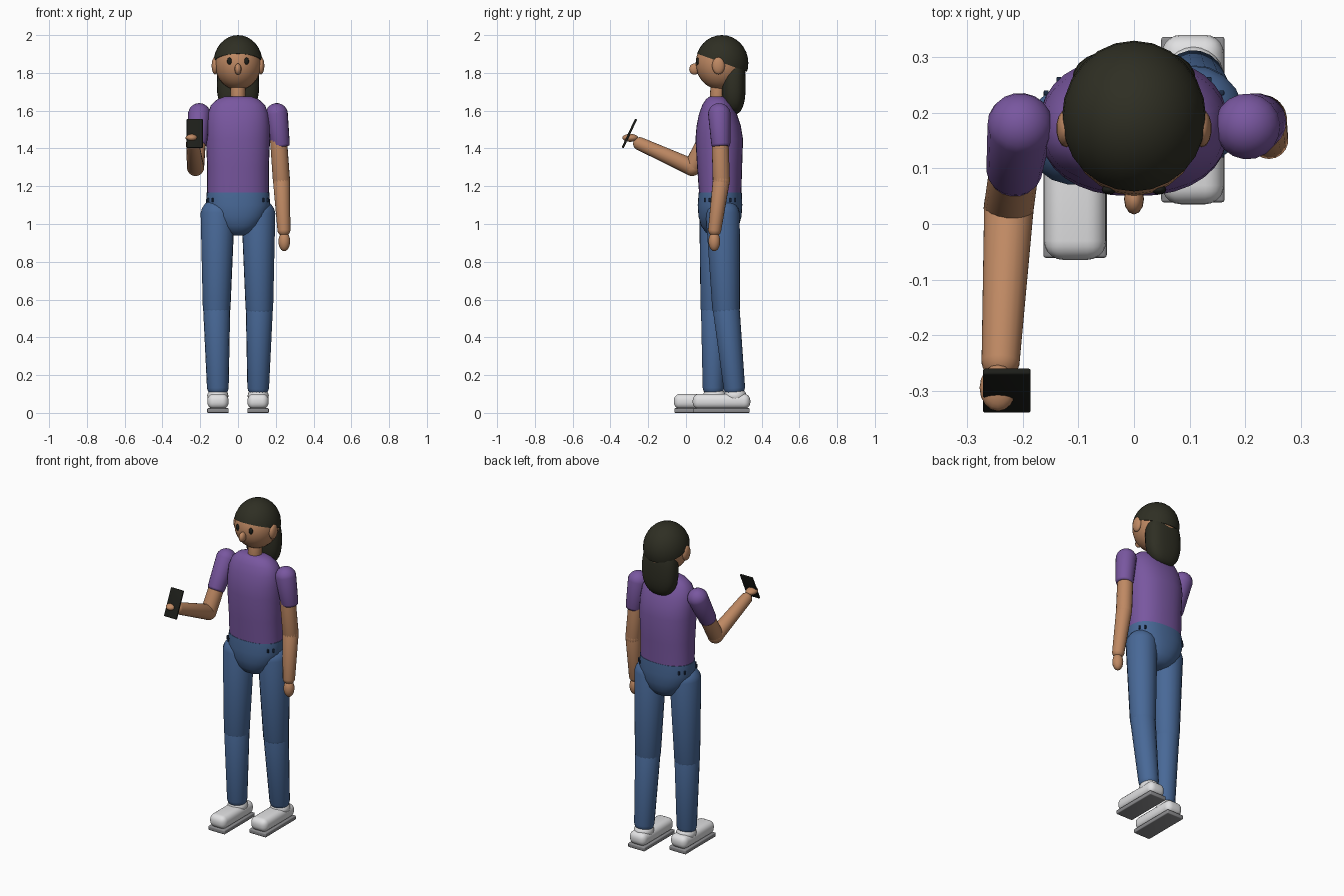
import bpy, bmesh, math
from mathutils import Vector, Matrix

cube = bpy.data.objects.get("Cube")
if cube:
    bpy.data.objects.remove(cube, do_unlink=True)


def material(name, r, g, b):
    m = bpy.data.materials.new(name)
    m.use_nodes = True
    m.diffuse_color = (r, g, b, 1)
    m.node_tree.nodes["Principled BSDF"].inputs["Base Color"].default_value = (r, g, b, 1)
    return m


SKIN = material("warm skin", 0.52, 0.25, 0.125)
HAIR = material("dark hair", 0.028, 0.028, 0.017)
SHIRT = material("purple cloth", 0.19, 0.095, 0.35)
DENIM = material("blue denim", 0.065, 0.14, 0.31)
NAVY = material("navy trim", 0.012, 0.025, 0.06)
WHITE = material("white shoe", 0.75, 0.75, 0.76)
GREY = material("grey sole", 0.26, 0.26, 0.27)
BLACK = material("black", 0.012, 0.013, 0.01)


def finish(name, bm, mat, angle=50):
    bmesh.ops.recalc_face_normals(bm, faces=bm.faces)
    me = bpy.data.meshes.new(name)
    bm.to_mesh(me)
    bm.free()
    me.materials.append(mat)
    ob = bpy.data.objects.new(name, me)
    bpy.context.collection.objects.link(ob)
    bpy.ops.object.select_all(action='DESELECT')
    ob.select_set(True)
    bpy.context.view_layer.objects.active = ob
    bpy.ops.object.shade_smooth_by_angle(angle=math.radians(angle))
    return ob


def ellipsoid(name, centre, radii, mat, segments=24, rings=16, cut=None, square=1.0):
    """Ellipsoid; square < 1 fattens it, cut is a (point, normal) plane removing the lower side."""
    bm = bmesh.new()
    bmesh.ops.create_uvsphere(bm, u_segments=segments, v_segments=rings, radius=1)
    for v in bm.verts:
        v.co = Vector(math.copysign(abs(c) ** square, c) * r for c, r in zip(v.co, radii))
        v.co += Vector(centre)
    if cut:
        geom = bm.verts[:] + bm.edges[:] + bm.faces[:]
        bmesh.ops.bisect_plane(bm, geom=geom, plane_co=cut[0], plane_no=cut[1], clear_inner=True)
        bmesh.ops.holes_fill(bm, edges=[e for e in bm.edges if e.is_boundary])
    return finish(name, bm, mat)


def limb(name, a, b, ra, rb, mat):
    """Tapered round-ended tube: an odd-ringed sphere pulled apart along a-b."""
    a, b = Vector(a), Vector(b)
    bm = bmesh.new()
    bmesh.ops.create_uvsphere(bm, u_segments=18, v_segments=11, radius=1)
    turn = (b - a).to_track_quat('Z', 'Y')
    for v in bm.verts:
        end, r = (b, rb) if v.co.z > 0 else (a, ra)
        v.co = end + turn @ (v.co * r)
    return finish(name, bm, mat)


def loft(name, rings, mat, n=32, power=0.88):
    """Stack of rounded sections given as (z, centre y, half width, half depth)."""
    bm = bmesh.new()
    loops = []
    for z, cy, rx, ry in rings:
        loop = []
        for i in range(n):
            c, s = math.cos(math.tau * i / n), math.sin(math.tau * i / n)
            loop.append(bm.verts.new((rx * math.copysign(abs(c) ** power, c),
                                      cy + ry * math.copysign(abs(s) ** power, s), z)))
        loops.append(loop)
    for lo, hi in zip(loops, loops[1:]):
        for i in range(n):
            bm.faces.new((lo[i], lo[(i + 1) % n], hi[(i + 1) % n], hi[i]))
    bm.faces.new(loops[0])
    bm.faces.new(loops[-1])
    return finish(name, bm, mat)


def box(name, centre, size, mat, bevel, tilt=0, segments=3):
    bm = bmesh.new()
    bmesh.ops.create_cube(bm, size=1, matrix=Matrix.Diagonal((*size, 1)))
    bmesh.ops.bevel(bm, geom=bm.edges[:], offset=bevel, segments=segments,
                    profile=0.5, affect='EDGES')
    bm.transform(Matrix.Translation(centre) @ Matrix.Rotation(tilt, 4, 'X'))
    return finish(name, bm, mat, 40)


# Head, face and hair
ellipsoid("head", (0, 0.187, 1.85), (0.124, 0.136, 0.14), SKIN)
ellipsoid("hair_cap", (0, 0.19, 1.852), (0.13, 0.14, 0.148), HAIR,
          cut=((0, 0.05, 1.905), (0, 0.36, 1)))
ellipsoid("hair_tail", (0, 0.252, 1.74), (0.112, 0.064, 0.16), HAIR, square=0.8)
ellipsoid("nose", (0, 0.045, 1.82), (0.018, 0.028, 0.03), SKIN, 12, 10)
limb("neck", (0, 0.165, 1.64), (0, 0.17, 1.75), 0.04, 0.04, SKIN)
for side, s in (("left", 1), ("right", -1)):
    ellipsoid(side + "_ear", (s * 0.122, 0.172, 1.838), (0.018, 0.034, 0.046), SKIN, 14, 10)
    ellipsoid(side + "_eye", (s * 0.045, 0.062, 1.862), (0.013, 0.009, 0.019), BLACK, 12, 8)

# Shirt body and hips
loft("shirt", [(1.165, 0.181, 0.163, 0.112), (1.3, 0.178, 0.163, 0.119),
               (1.45, 0.176, 0.170, 0.126), (1.52, 0.173, 0.169, 0.117),
               (1.58, 0.169, 0.162, 0.101), (1.63, 0.166, 0.143, 0.08),
               (1.66, 0.165, 0.11, 0.06), (1.675, 0.165, 0.07, 0.04)], SHIRT)
loft("hips", [(0.94, 0.18, 0.035, 0.04), (0.955, 0.18, 0.075, 0.075),
              (0.99, 0.18, 0.115, 0.1), (1.04, 0.18, 0.15, 0.114),
              (1.1, 0.18, 0.17, 0.118), (1.168, 0.181, 0.166, 0.114)], DENIM)

# Small stitched marks on the waist, around both sides
for side, s in (("left", 1), ("right", -1)):
    for i, (x, y) in enumerate(((0.135, 0.1), (0.158, 0.124), (0.158, 0.236), (0.135, 0.26))):
        box(f"{side}_waist_mark_{i}", (s * x, y, 1.127), (0.009, 0.009, 0.022), NAVY, 0.002)

# Legs and shoes: right leg steps forward, left leg back
for side, s, hip_y, knee_y, ankle_y, shoe_y in (
        ("right", -1, 0.16, 0.15, 0.145, 0.088), ("left", 1, 0.195, 0.212, 0.255, 0.188)):
    knee = (s * 0.113, knee_y, 0.56)
    limb(side + "_thigh", (s * 0.108, hip_y, 1.045), knee, 0.091, 0.074, DENIM)
    limb(side + "_shin", knee, (s * 0.107, ankle_y, 0.14), 0.073, 0.058, DENIM)
    ellipsoid(side + "_shoe_cuff", (s * 0.107, ankle_y + 0.005, 0.09), (0.056, 0.06, 0.045), WHITE)
    box(side + "_shoe", (s * 0.106, shoe_y, 0.061), (0.112, 0.305, 0.08), WHITE, 0.034, segments=5)
    box(side + "_sole", (s * 0.106, shoe_y, 0.0125), (0.114, 0.298, 0.025), GREY, 0.005)

# Arms: left hangs down, right is bent forward
arms = {
    "left": ((0.205, 0.176, 1.58), (0.223, 0.184, 1.43), (0.23, 0.187, 1.23),
             (0.243, 0.152, 0.97)),
    "right": ((-0.205, 0.176, 1.58), (-0.215, 0.1, 1.435), (-0.225, 0.032, 1.3),
              (-0.24, -0.245, 1.425)),
}
for side, (shoulder, cuff, elbow, wrist) in arms.items():
    sleeve = limb(side + "_sleeve", shoulder, cuff, 0.06, 0.051, SHIRT)
    # Flatten the cuff end of the sleeve
    axis = (Vector(cuff) - Vector(shoulder)).normalized()
    for v in sleeve.data.vertices:
        over = (v.co - Vector(cuff)).dot(axis)
        if over > 0.02:
            v.co -= axis * (over - 0.02)
    limb(side + "_upper_arm", shoulder, elbow, 0.045, 0.046, SKIN)
    limb(side + "_forearm", elbow, wrist, 0.046, 0.035, SKIN)
ellipsoid("left_hand", (0.245, 0.15, 0.908), (0.031, 0.031, 0.052), SKIN, 16, 12)
ellipsoid("right_hand", (-0.245, -0.295, 1.456), (0.033, 0.042, 0.021), SKIN, 16, 12)

# Phone held in the right hand
box("phone", (-0.229, -0.3, 1.479), (0.086, 0.012, 0.168), BLACK, 0.004, math.radians(-25))
